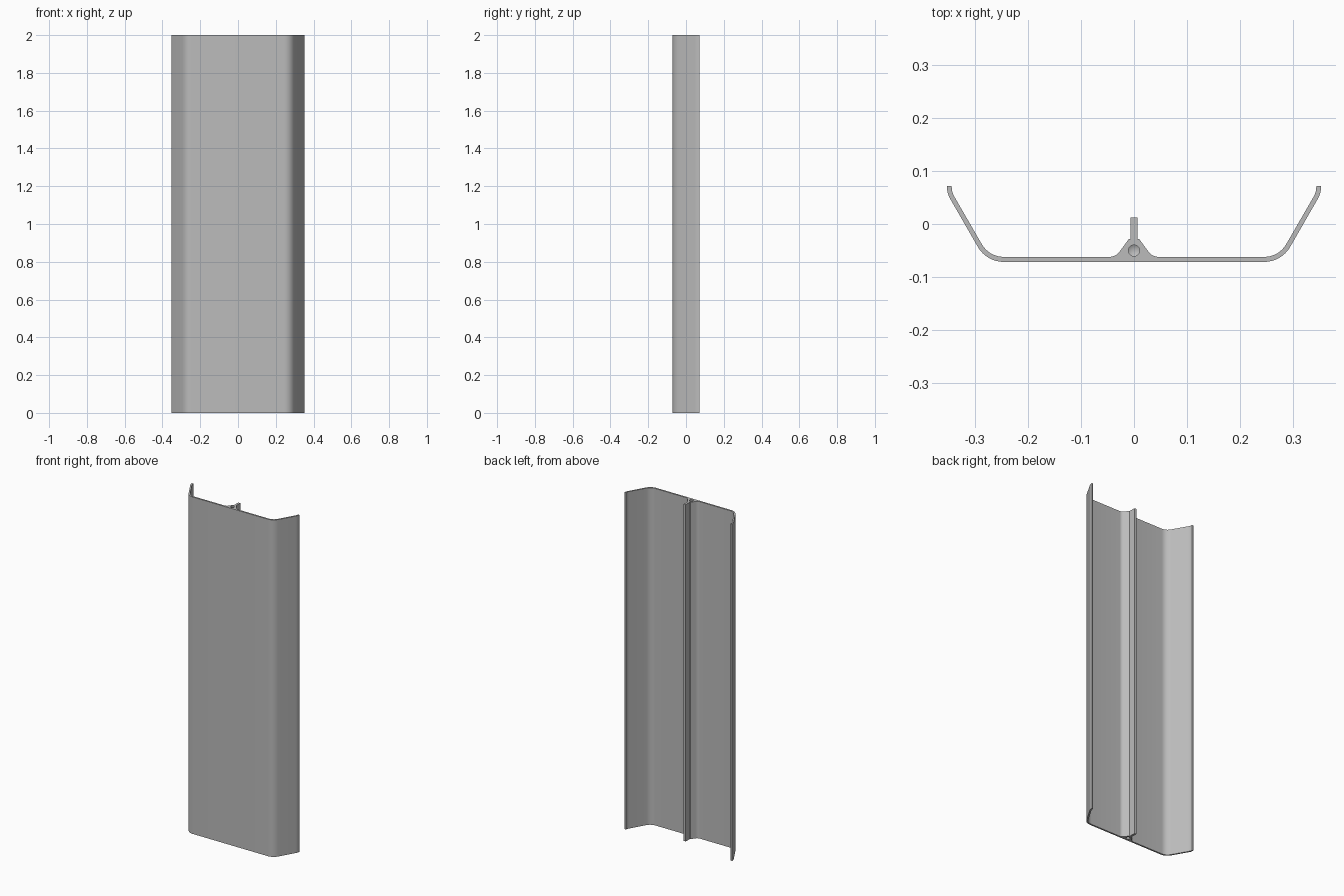
import bpy, bmesh, math
from mathutils import Vector

cube = bpy.data.objects.get("Cube")
if cube:
    bpy.data.objects.remove(cube, do_unlink=True)

HEIGHT = 2.0
BORE_Y, BORE_R, BORE_DEPTH = -0.05, 0.0105, 0.12

grey = bpy.data.materials.new("aluminium_grey")
grey.use_nodes = True
colour = (0.5, 0.5, 0.5, 1)
grey.diffuse_color = colour
grey.node_tree.nodes["Principled BSDF"].inputs["Base Color"].default_value = colour


def rounded(corners, steps=8):
    """Replace every corner that has a radius with an arc."""
    out = []
    for i, (x, y, r) in enumerate(corners):
        p = Vector((x, y))
        if r == 0:
            out.append(p)
            continue
        a = (Vector(corners[i - 1][:2]) - p).normalized()
        b = (Vector(corners[i + 1][:2]) - p).normalized()
        half = a.angle(b) / 2
        centre = p + (a + b).normalized() * (r / math.sin(half))
        start = p + a * (r / math.tan(half)) - centre
        end = p + b * (r / math.tan(half)) - centre
        sweep = start.angle(end)
        for k in range(steps + 1):
            t = k / steps
            arc = start * math.sin((1 - t) * sweep) + end * math.sin(t * sweep)
            out.append(centre + arc / math.sin(sweep))
    return out


def make_object(name, bm):
    bmesh.ops.recalc_face_normals(bm, faces=bm.faces)
    mesh = bpy.data.meshes.new(name)
    bm.to_mesh(mesh)
    bm.free()
    mesh.materials.append(grey)
    obj = bpy.data.objects.new(name, mesh)
    bpy.context.collection.objects.link(obj)
    return obj


# Half of the cross-section: fin, boss, inner wall, lip, outer wall
half = rounded([
    (0.0065, 0.012, 0), (0.0065, -0.028, 0), (0.0095, -0.028, 0),
    (0.0345, -0.062, 0.024), (0.273, -0.062, 0.0475), (0.3435, 0.060, 0.036),
    (0.3435, 0.0715, 0), (0.3525, 0.0715, 0),
    (0.3525, 0.058, 0.045), (0.278, -0.0715, 0.0565), (0, -0.0715, 0),
])
outline = half + [Vector((-p.x, p.y)) for p in reversed(half[:-1])]

# Extrude the mirrored outline to full height
bm = bmesh.new()
base = bm.faces.new([bm.verts.new((p.x, p.y, 0)) for p in outline])
top = bmesh.ops.extrude_face_region(bm, geom=[base], use_keep_orig=True)["geom"]
bmesh.ops.translate(bm, vec=(0, 0, HEIGHT),
                    verts=[g for g in top if isinstance(g, bmesh.types.BMVert)])
panel = make_object("extruded_panel", bm)

# Blind screw bores with conical bottoms, one in each end of the boss
for name, end, into in (("lower_bore", 0, 1), ("upper_bore", HEIGHT, -1)):
    bm = bmesh.new()
    rings = []
    for z in (-0.02, BORE_DEPTH):
        rings.append([bm.verts.new((BORE_R * math.cos(k * math.tau / 24),
                                    BORE_Y + BORE_R * math.sin(k * math.tau / 24),
                                    end + into * z)) for k in range(24)])
    tip = bm.verts.new((0, BORE_Y, end + into * (BORE_DEPTH + BORE_R * 0.6)))
    bm.faces.new(rings[0])
    for k in range(24):
        n = (k + 1) % 24
        bm.faces.new((rings[0][k], rings[0][n], rings[1][n], rings[1][k]))
        bm.faces.new((rings[1][k], rings[1][n], tip))
    cutter = make_object(name + "_cutter", bm)
    cutter.hide_render = True
    cutter.hide_set(True)
    cut = panel.modifiers.new(name, "BOOLEAN")
    cut.operation = "DIFFERENCE"
    cut.solver = "EXACT"
    cut.object = cutter

# Apply the cuts, then remove the cutters
bpy.context.view_layer.objects.active = panel
panel.select_set(True)
cutters = [m.object for m in panel.modifiers]
for mod in list(panel.modifiers):
    bpy.ops.object.modifier_apply(modifier=mod.name)
for cutter in cutters:
    bpy.data.objects.remove(cutter, do_unlink=True)
bpy.ops.object.shade_smooth_by_angle(angle=math.radians(25))
